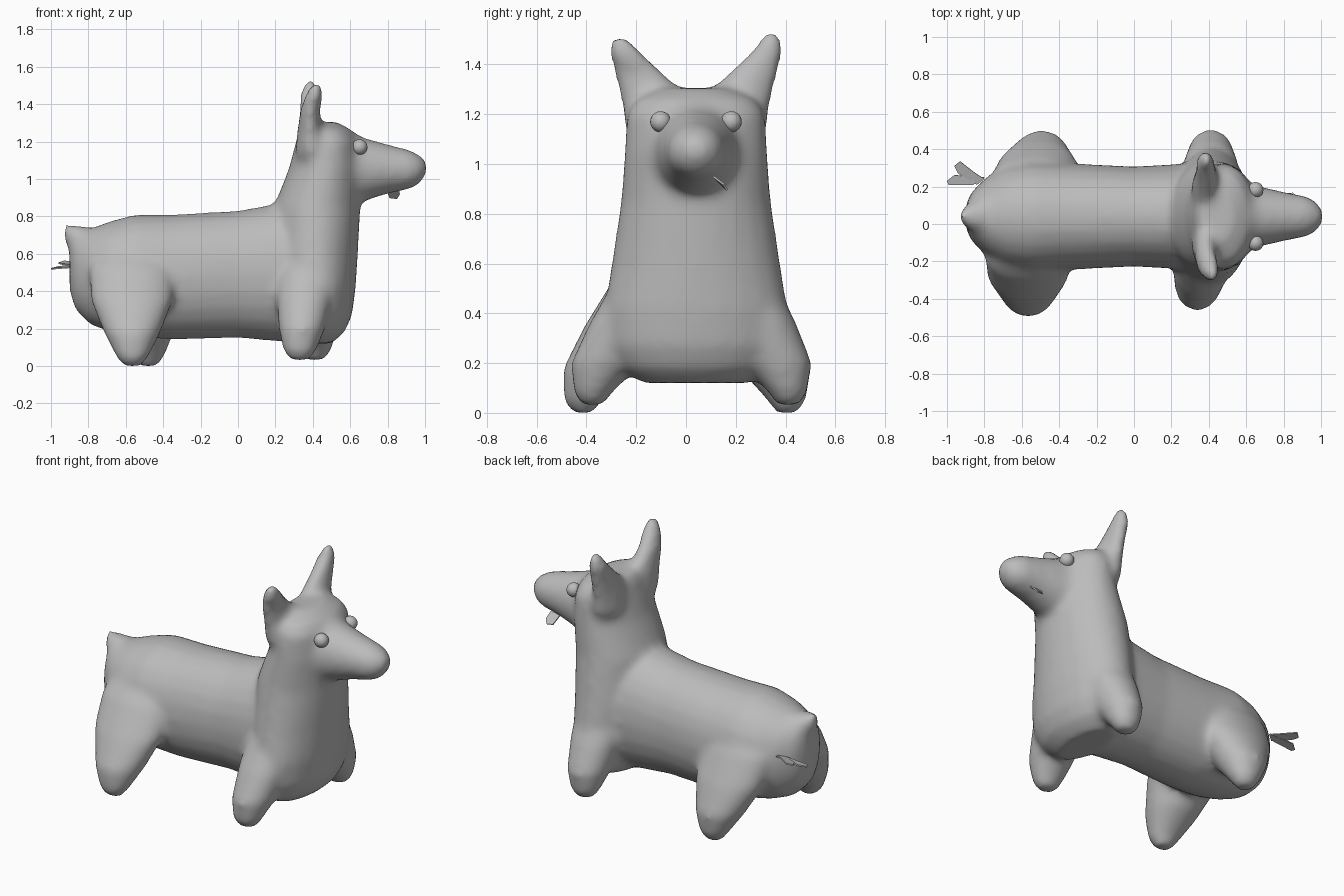
import bpy, bmesh, math
from mathutils import Vector

cube = bpy.data.objects.get("Cube")
if cube:
    bpy.data.objects.remove(cube, do_unlink=True)

grey = bpy.data.materials.new("grey")
grey.use_nodes = True
grey.diffuse_color = (0.5, 0.5, 0.5, 1)
grey.node_tree.nodes["Principled BSDF"].inputs["Base Color"].default_value = (0.5, 0.5, 0.5, 1)
MID = 0.04  # y of the spine


def finish(name, bm):
    bmesh.ops.recalc_face_normals(bm, faces=bm.faces)
    mesh = bpy.data.meshes.new(name)
    bm.to_mesh(mesh)
    bm.free()
    mesh.materials.append(grey)
    obj = bpy.data.objects.new(name, mesh)
    bpy.context.collection.objects.link(obj)
    return obj


def loft(bm, stations, axis, power=2.0, sides=24):
    """Closed skin through rings: (centre, radius a, radius b); rings lie across the axis."""
    u, v = (Vector((0, 1, 0)), Vector((0, 0, 1))) if axis == "x" else (Vector((1, 0, 0)), Vector((0, 1, 0)))
    rings = []
    for centre, a, b in stations:
        ring = []
        for i in range(sides):
            t = math.tau * i / sides
            c, s = math.cos(t), math.sin(t)
            p = (Vector(centre) + u * a * math.copysign(abs(c) ** (2 / power), c)
                 + v * b * math.copysign(abs(s) ** (2 / power), s))
            ring.append(bm.verts.new(p))
        rings.append(ring)
    for lo, hi in zip(rings, rings[1:]):
        for i in range(sides):
            j = (i + 1) % sides
            bm.faces.new((lo[i], lo[j], hi[j], hi[i]))
    bm.faces.new(rings[0])
    bm.faces.new(rings[-1])


def spine_loft(bm, rows, power):
    """Rows along x: x, bottom z, top z, half width."""
    loft(bm, [((x, MID, (lo + hi) / 2), w, (hi - lo) / 2) for x, lo, hi, w in rows], "x", power)


body = bmesh.new()

# Torso from rump to chest
spine_loft(body, [(-0.90, 0.40, 0.69, 0.06), (-0.87, 0.30, 0.72, 0.13), (-0.79, 0.22, 0.735, 0.21),
                  (-0.68, 0.18, 0.775, 0.27), (-0.55, 0.155, 0.81, 0.295), (-0.35, 0.14, 0.81, 0.285),
                  (0.0, 0.15, 0.83, 0.268), (0.22, 0.13, 0.87, 0.28), (0.40, 0.12, 0.87, 0.29)], 2.1)

# Tail stub
spine_loft(body, [(-0.93, 0.68, 0.765, 0.03), (-0.88, 0.56, 0.755, 0.08), (-0.75, 0.50, 0.735, 0.14)], 2)

# Chest, neck and skull: z, back x, front x, half width
column = [(0.12, 0.28, 0.50, 0.22), (0.18, 0.24, 0.57, 0.31), (0.27, 0.22, 0.61, 0.36),
          (0.42, 0.20, 0.63, 0.37), (0.58, 0.18, 0.64, 0.343), (0.85, 0.19, 0.655, 0.302),
          (1.05, 0.27, 0.665, 0.288), (1.20, 0.31, 0.65, 0.278), (1.26, 0.325, 0.61, 0.24),
          (1.305, 0.355, 0.53, 0.14)]
loft(body, [(((b + f) / 2, MID, z), (f - b) / 2, w) for z, b, f, w in column], "z")

# Muzzle
spine_loft(body, [(0.45, 0.78, 1.30, 0.23), (0.57, 0.82, 1.285, 0.205), (0.66, 0.875, 1.225, 0.165),
                  (0.80, 0.92, 1.185, 0.132), (0.92, 0.945, 1.155, 0.11), (0.97, 0.97, 1.13, 0.085),
                  (1.01, 1.03, 1.09, 0.035)], 2)

# Ears, flaring outward from broad bases
for side, tip_x, tip_z in ((-1, 0.42, 1.515), (1, 0.39, 1.535)):
    loft(body, [((0.43, MID + side * 0.10, 0.95), 0.07, 0.08),
                ((0.40, MID + side * 0.14, 1.14), 0.095, 0.145),
                ((0.385, MID + side * 0.165, 1.27), 0.066, 0.14),
                ((0.385, MID + side * 0.232, 1.37), 0.053, 0.10),
                ((tip_x - 0.01, MID + side * 0.285, 1.45), 0.05, 0.066),
                ((tip_x, MID + side * 0.31, tip_z), 0.022, 0.028)], "z")

# Legs: foot x, foot y, sole height, hip x, then ring half lengths from ankle to hip
rear, front = (0.15, 0.22, 0.23, 0.10), (0.125, 0.15, 0.15, 0.08)
for x, y, sole, hip_x, lengths in ((-0.565, -0.415, 0.0, -0.57, rear), (-0.48, 0.405, 0.0, -0.56, rear),
                                   (0.33, -0.375, 0.03, 0.39, front), (0.41, 0.41, 0.03, 0.41, front)):
    foot = Vector((x, y, sole + 0.05))
    hip = Vector((hip_x, MID + math.copysign(0.12, y), 0.71))
    rings = [(foot - Vector((0, 0, 0.05)), 0.05, 0.045), (foot, 0.088, 0.078)]
    for t, length, width in zip((0.19, 0.45, 0.72, 1.0), lengths, (0.145, 0.145, 0.125, 0.05)):
        rings.append((foot.lerp(hip, t), length, width))
    loft(body, rings, "z")

# Fuse the parts into one soft skin
skin = finish("body", body)
remesh = skin.modifiers.new("fuse", "REMESH")
remesh.mode = "VOXEL"
remesh.voxel_size = 0.02
remesh.use_smooth_shade = True
soften = skin.modifiers.new("soften", "SMOOTH")
soften.factor = 0.5
soften.iterations = 14
for poly in skin.data.polygons:
    poly.use_smooth = True

# Eyes
for name, side in (("right_eye", -1), ("left_eye", 1)):
    bm = bmesh.new()
    bmesh.ops.create_uvsphere(bm, u_segments=20, v_segments=12, radius=0.042)
    eye = finish(name, bm)
    eye.location = (0.65, MID + side * 0.142, 1.17)
    for poly in eye.data.polygons:
        poly.use_smooth = True


def blade(name, points):
    bm = bmesh.new()
    bm.faces.new([bm.verts.new(p) for p in points])
    solid = finish(name, bm).modifiers.new("thickness", "SOLIDIFY")
    solid.thickness = 0.008
    solid.offset = 0


# Tail hairs and tongue
blade("tail_hair_lower", [(-0.80, 0.25, 0.54), (-0.86, 0.21, 0.53), (-0.99, 0.21, 0.52),
                          (-1.0, 0.23, 0.52), (-0.96, 0.262, 0.53), (-0.86, 0.25, 0.54)])
blade("tail_hair_upper", [(-0.80, 0.24, 0.54), (-0.86, 0.28, 0.55), (-0.93, 0.335, 0.56),
                          (-0.96, 0.31, 0.55), (-0.94, 0.27, 0.545), (-0.84, 0.21, 0.53)])
blade("tongue", [(0.79, 0.11, 0.95), (0.86, 0.11, 0.95), (0.865, 0.15, 0.92), (0.85, 0.165, 0.895), (0.81, 0.16, 0.90)])
